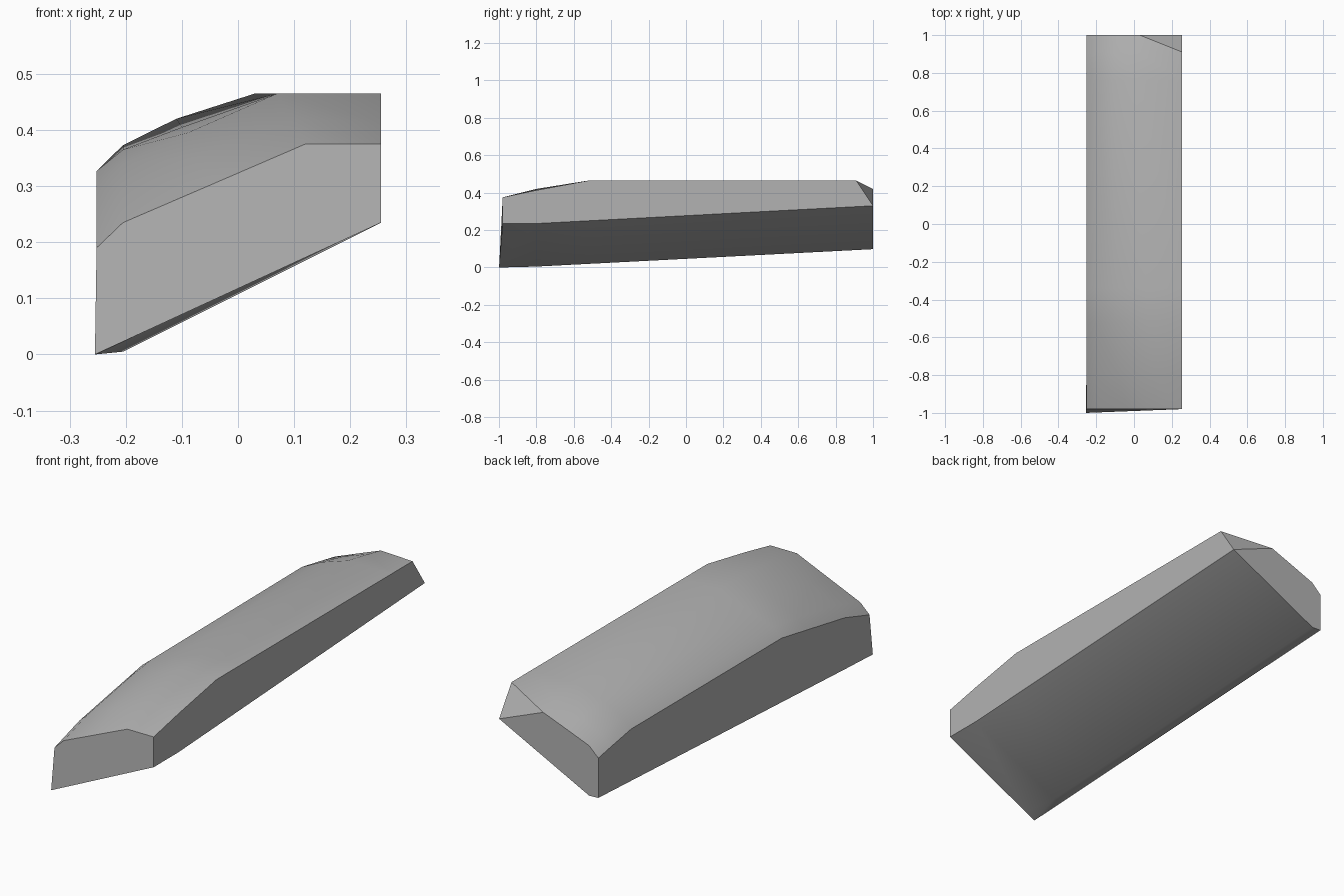
import bpy
import bmesh
import math

cube = bpy.data.objects.get("Cube")
if cube:
    bpy.data.objects.remove(cube, do_unlink=True)

# One flat grey for the whole block
grey = bpy.data.materials.new("stone_grey")
grey.use_nodes = True
colour = (0.45, 0.45, 0.45, 1)
grey.diffuse_color = colour
grey.node_tree.nodes["Principled BSDF"].inputs["Base Color"].default_value = colour

LEFT, RIGHT, CHAMFER = 0.255, -0.252, -0.205

# Stations from front to back:
# y, side height, shoulder height, slope (x, z), crown (x, z), edge height
stations = [
    (-0.98, 0.19, 0.235, (-0.04, 0.306), (0.12, 0.375), 0.375),
    (-0.80, 0.245, 0.29, (-0.08, 0.35), (0.10, 0.42), 0.413),
    (-0.52, 0.295, 0.34, (-0.09, 0.395), (0.07, 0.465), 0.465),
    (-0.34, 0.327, 0.365, (-0.10, 0.405), (0.07, 0.465), 0.465),
    (0.76, 0.327, 0.373, (-0.11, 0.42), (0.03, 0.465), 0.465),
    (0.91, 0.301, 0.346, (-0.10, 0.392), (0.03, 0.438), 0.465),
    (1.00, 0.284, 0.329, (-0.09, 0.374), (0.03, 0.42), 0.33),
]


def section(y, side, shoulder, slope, crown, edge):
    """Closed cross-section, starting at the lower left edge."""
    t = max(0, (y + 0.8) / 1.8)
    low = 0.235 + 0.095 * t
    keel = 0.005 + 0.093 * t
    front = y < -0.9
    return [
        (LEFT, y, low),
        (LEFT, y, edge),
        (crown[0], y, crown[1]),
        (slope[0], y, slope[1]),
        (CHAMFER, y, shoulder),
        (RIGHT, y, side),
        (RIGHT - 0.003 * front, y - 0.02 * front, 0 if front else keel + 0.002),
        (CHAMFER, y - 0.018 * front, 0.023 if front else keel),
    ]


# Loft the sections, splitting each panel from its outer to its inner corner
bm = bmesh.new()
rings = [[bm.verts.new(p) for p in section(*s)] for s in stations]
for a, b in zip(rings, rings[1:]):
    for i in range(len(a)):
        j = (i + 1) % len(a)
        bm.faces.new((a[i], a[j], b[j]))
        bm.faces.new((a[i], b[j], b[i]))
bm.faces.new(rings[0])
bm.faces.new(rings[-1])
bmesh.ops.remove_doubles(bm, verts=bm.verts, dist=0.0005)
bmesh.ops.recalc_face_normals(bm, faces=bm.faces)

mesh = bpy.data.meshes.new("sloped_block")
bm.to_mesh(mesh)
bm.free()
mesh.materials.append(grey)
block = bpy.data.objects.new("sloped_block", mesh)
bpy.context.collection.objects.link(block)

# Soft top with crisp outer edges
bpy.context.view_layer.objects.active = block
block.select_set(True)
bpy.ops.object.shade_smooth_by_angle(angle=math.radians(35))
